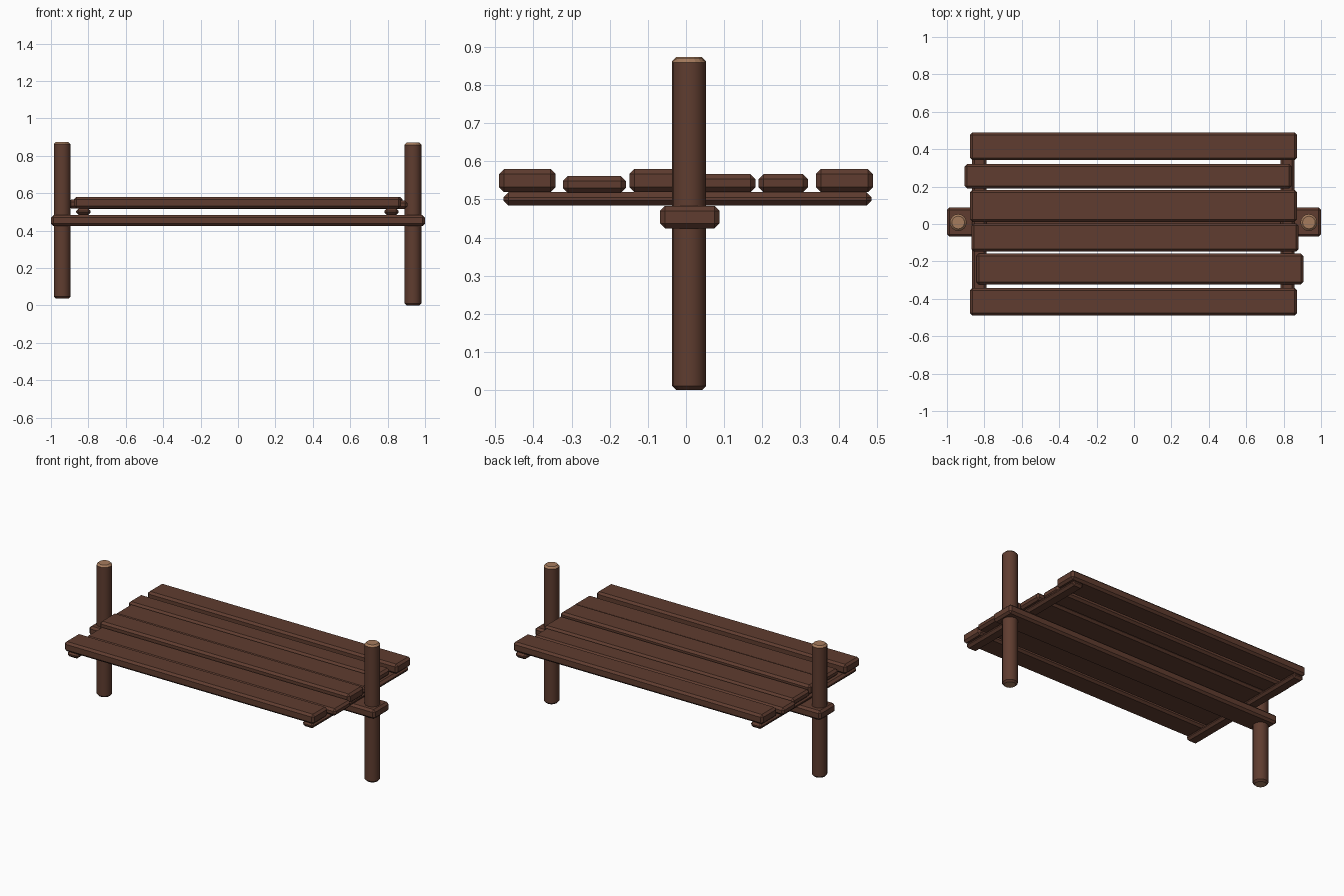
import bpy, bmesh, math

if "Cube" in bpy.data.objects:
    bpy.data.objects.remove(bpy.data.objects["Cube"])


def material(name, rgb):
    m = bpy.data.materials.new(name)
    m.diffuse_color = (*rgb, 1)
    m.use_nodes = True
    m.node_tree.nodes["Principled BSDF"].inputs["Base Color"].default_value = m.diffuse_color
    return m


BROWN = material("dark brown wood", (0.115, 0.046, 0.029))
TAN = material("cut wood tan", (0.38, 0.20, 0.11))


def finish(name, bm, mats):
    me = bpy.data.meshes.new(name)
    bm.to_mesh(me)
    bm.free()
    for m in mats:
        me.materials.append(m)
    ob = bpy.data.objects.new(name, me)
    bpy.context.collection.objects.link(ob)
    return ob


def board(name, x, y, z, chamfer):
    """Chamfered box spanning the given (min, max) ranges."""
    bm = bmesh.new()
    bmesh.ops.create_cube(bm, size=1)
    for v in bm.verts:
        v.co = [r[0] + (c + 0.5) * (r[1] - r[0]) for c, r in zip(v.co, (x, y, z))]
    bmesh.ops.bevel(bm, geom=bm.edges[:], offset=chamfer, segments=1,
                    affect='EDGES', profile=0.5)
    return finish(name, bm, [BROWN])


def post(name, x, y, z0, z1, r=0.045, sides=16, c=0.011):
    """Round post with chamfered, tan sawn ends."""
    bm = bmesh.new()
    rings = []
    for z, rad in ((z0, r - c), (z0 + c, r), (z1 - c, r), (z1, r - c)):
        rings.append([bm.verts.new((x + rad * math.cos(a), y + rad * math.sin(a), z))
                      for a in (2 * math.pi * i / sides for i in range(sides))])
    for k, (lo, hi) in enumerate(zip(rings, rings[1:])):
        for i in range(sides):
            j = (i + 1) % sides
            f = bm.faces.new((lo[i], lo[j], hi[j], hi[i]))
            f.smooth = k == 1
            f.material_index = 1 if k == 2 else 0
    for f in (bm.faces.new(rings[0][::-1]), bm.faces.new(rings[-1])):
        f.material_index = 1
    ob = finish(name, bm, [BROWN, TAN])
    for e in ob.data.edges:  # keep the rims crisp
        a, b = (ob.data.vertices[i].co.z for i in e.vertices)
        e.use_edge_sharp = abs(a - b) < 1e-5


# Upright posts
post("left_post", -0.94, 0.008, 0.037, 0.873)
post("right_post", 0.935, 0.008, 0.0, 0.870)

# Long beam joining the posts
board("long_beam", (-1, 1), (-0.068, 0.088), (0.424, 0.483), 0.013)

# Cross bearers under the planks
for side, x in (("left", (-0.865, -0.788)), ("right", (0.782, 0.859))):
    board(side + "_bearer", x, (-0.479, 0.487), (0.484, 0.519), 0.0135)

# Top planks: x start, y range, z range (all 1.75 long)
PLANKS = [
    (-0.877, -0.49, -0.342, 0.519, 0.580),
    (-0.843, -0.323, -0.158, 0.517, 0.561),
    (-0.868, -0.148, 0.004, 0.519, 0.580),
    (-0.877, 0.012, 0.182, 0.519, 0.566),
    (-0.905, 0.190, 0.320, 0.519, 0.566),
    (-0.877, 0.341, 0.490, 0.519, 0.580),
]
for i, (x, y0, y1, z0, z1) in enumerate(PLANKS, 1):
    board(f"plank_{i}", (x, x + 1.748), (y0, y1), (z0, z1), 0.013)
